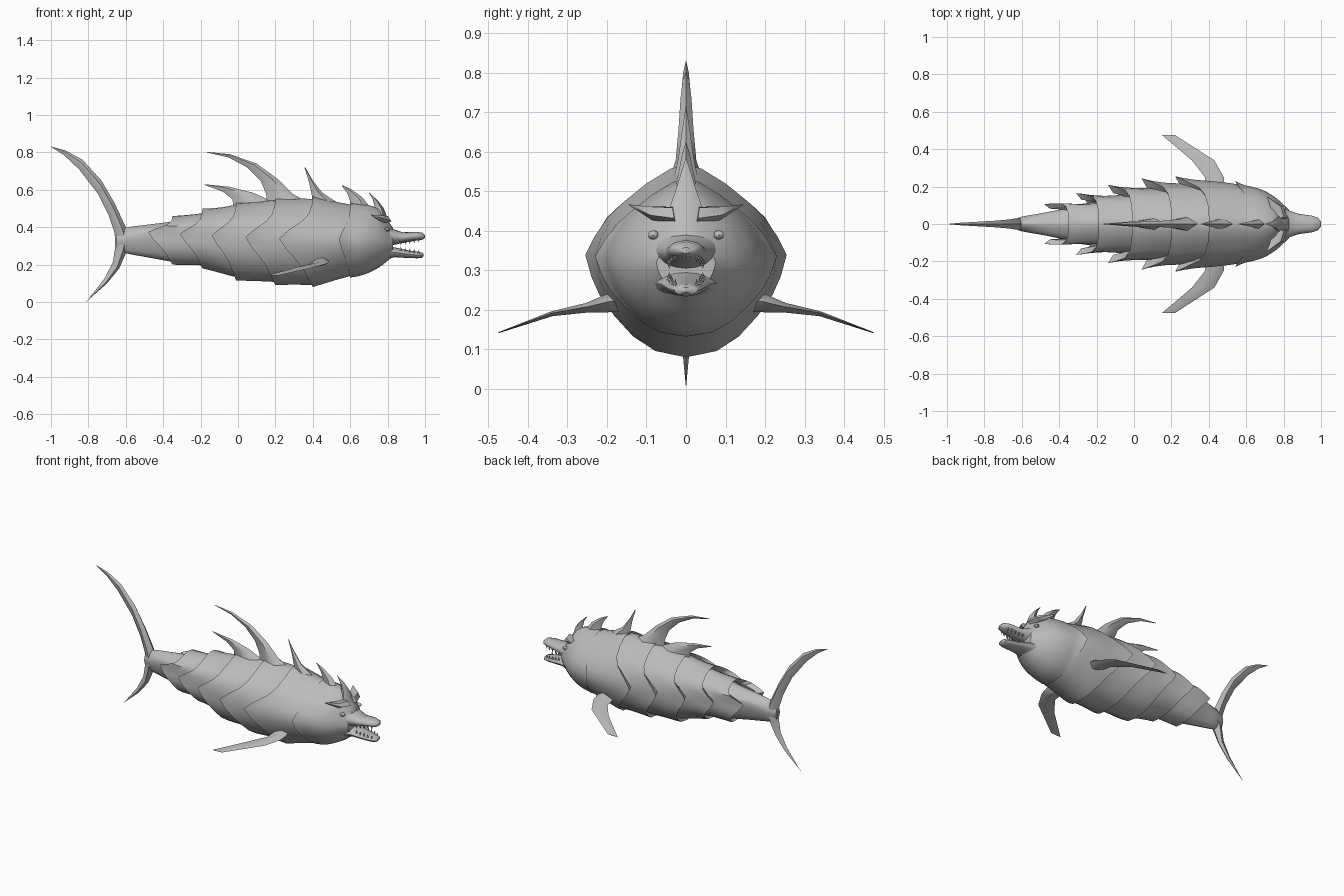
import bpy, bmesh, math
from mathutils import Vector

if "Cube" in bpy.data.objects:
    bpy.data.objects.remove(bpy.data.objects["Cube"])

hide = bpy.data.materials.new("grey hide")
hide.diffuse_color = (0.5, 0.5, 0.5, 1)
hide.use_nodes = True
hide.node_tree.nodes["Principled BSDF"].inputs["Base Color"].default_value = hide.diffuse_color


def lerp(table, x):
    """Piecewise linear lookup in a list of (x, value)."""
    if x <= table[0][0]:
        return table[0][1]
    for (a, u), (b, v) in zip(table, table[1:]):
        if x <= b:
            return u + (v - u) * (x - a) / (b - a)
    return table[-1][1]


def loft(name, rings, angle=40):
    """Skin a list of closed rings and cap both ends."""
    bm = bmesh.new()
    rows = [[bm.verts.new(p) for p in r] for r in rings]
    n = len(rows[0])
    for a, b in zip(rows, rows[1:]):
        for i in range(n):
            j = (i + 1) % n
            bm.faces.new((a[i], a[j], b[j], b[i]))
    bm.faces.new(rows[0])
    bm.faces.new(rows[-1])
    bmesh.ops.remove_doubles(bm, verts=bm.verts, dist=1e-5)
    bmesh.ops.recalc_face_normals(bm, faces=bm.faces)
    mesh = bpy.data.meshes.new(name)
    bm.to_mesh(mesh)
    bm.free()
    mesh.materials.append(hide)
    ob = bpy.data.objects.new(name, mesh)
    bpy.context.collection.objects.link(ob)
    bpy.ops.object.select_all(action='DESELECT')
    ob.select_set(True)
    bpy.context.view_layer.objects.active = ob
    bpy.ops.object.shade_smooth_by_angle(angle=math.radians(angle))
    return ob


# Body measurements along x: inner surface and flared plate edge
W_IN = [(-.65, .02), (-.6, .04), (-.48, .06), (-.31, .095), (-.14, .14), (.04, .185), (.22, .212),
        (.4, .225), (.54, .215), (.6, .203), (.7, .165), (.76, .13), (.8, .1), (.83, .075)]
W_OUT = [(-.48, .105), (-.31, .165), (-.14, .21), (.04, .245), (.22, .255), (.54, .23), (.6, .205)]
T_IN = [(-.65, .37), (-.6, .4), (-.35, .43), (-.19, .47), (-.01, .52), (.2, .545), (.4, .55),
        (.6, .52), (.7, .51), (.76, .49), (.8, .435), (.83, .395)]
T_OUT = [(-.35, .46), (-.19, .5), (-.01, .53), (.2, .555), (.4, .565), (.6, .53)]
B_IN = [(-.65, .29), (-.6, .26), (-.35, .215), (-.19, .2), (-.01, .135), (.2, .11), (.4, .092),
        (.6, .14), (.7, .175), (.76, .2), (.8, .225), (.83, .243)]
B_OUT = [(-.35, .2), (-.19, .18), (-.01, .115), (.2, .09), (.4, .08), (.6, .132)]
MID = [(-.65, .33), (-.48, .375), (-.1, .355), (.2, .34), (.6, .335), (.83, .32)]

# Half cross-section: side, height, how far the rear edge sweeps back
HALF = [(0, 1, 0), (.16, .97, 0), (.42, .8, .03), (.65, .6, .12), (.8, .44, .3), (.92, .22, .7),
        (1, 0, 1), (.95, -.22, .8), (.88, -.4, .55), (.74, -.6, .32), (.55, -.8, .16),
        (.32, -.94, .05), (0, -1, 0)]
SECTION = HALF + [(-s, h, k) for s, h, k in HALF[-2:0:-1]]


def body_part(name, rear, rear_sweep, front, front_sweep, flare=1, overlap=.07, steps=8):
    """Shell whose rear edge flares out and sweeps back to a point on each side."""
    rings = []
    for n in range(steps + 1):
        t = n / steps
        f = flare * t ** 1.5
        ring = []
        for s, h, k in SECTION:
            x0 = front + overlap - front_sweep * k
            x = x0 + (rear - rear_sweep * k - x0) * t
            mix = lambda a, b: lerp(a, x) * (1 - f) + lerp(b, x) * f
            mid = lerp(MID, x)
            edge = mix(T_IN, T_OUT) if h > 0 else mix(B_IN, B_OUT)
            ring.append(Vector((x, s * mix(W_IN, W_OUT), mid + (edge - mid) * abs(h))))
        rings.append(ring)
    # turned-in rim
    if flare:
        rings.append([Vector((p.x + .03, p.y * .78, .345 + (p.z - .345) * .8)) for p in rings[-1]])
    loft(name, rings)


# Overlapping body plates, head and tail stem
EDGES = [(-.35, .13), (-.19, .12), (-.01, .13), (.2, .16), (.4, .18), (.6, .06)]
for i in range(5):
    body_part(f"body_plate_{i + 1}", *EDGES[i], *EDGES[i + 1])
body_part("head", .6, .06, .83, 0, overlap=0, steps=12)
body_part("tail_stem", -.65, 0, -.35, 0, flare=0)


def fin(name, lead, trail, thick, side=None):
    """Lens-section blade between a leading and a trailing edge."""
    rings = []
    for a, b, t in zip(lead, trail, thick):
        a, b = Vector(a), Vector(b)
        off = side or Vector((0, 1, 0))
        p, q = a.lerp(b, .3), a.lerp(b, .65)
        rings.append([a, p + off * t, q + off * t * .7, b, q - off * t * .7, p - off * t])
    return loft(name, rings, 50)


def flat(pts):
    return [(x, 0, z) for x, z in pts]


# Crescent tail fin
fin("tail_fin_upper",
    flat([(-.57, .3), (-.6, .4), (-.66, .53), (-.73, .65), (-.83, .76), (-.92, .81), (-1, .832)]),
    flat([(-.655, .3), (-.66, .37), (-.69, .46), (-.75, .58), (-.85, .71), (-.93, .785), (-1, .83)]),
    [.034, .032, .024, .018, .012, .007, 0])
fin("tail_fin_lower",
    flat([(-.57, .36), (-.6, .26), (-.635, .18), (-.7, .1), (-.81, .005)]),
    flat([(-.655, .36), (-.657, .29), (-.67, .21), (-.715, .125), (-.81, 0)]),
    [.034, .03, .016, .01, 0])

# Dorsal fin and spines along the back
fin("dorsal_fin",
    flat([(.38, .53), (.29, .58), (.21, .66), (.1, .74), (-.04, .79), (-.165, .803)]),
    flat([(.16, .5), (.15, .58), (.12, .65), (.05, .72), (-.05, .773), (-.165, .8)]),
    [.045, .026, .019, .014, .008, 0])
fin("rear_spine", flat([(.2, .53), (.08, .585), (-.05, .617), (-.18, .63)]),
    flat([(-.02, .48), (-.03, .55), (-.08, .59), (-.18, .627)]), [.035, .018, .01, 0])
fin("middle_spine", flat([(.55, .52), (.45, .585), (.4, .65), (.36, .72)]),
    flat([(.4, .5), (.395, .57), (.38, .64), (.355, .72)]), [.035, .02, .011, 0])
fin("neck_spine", flat([(.72, .49), (.665, .56), (.61, .6), (.555, .627)]),
    flat([(.6, .48), (.6, .54), (.585, .58), (.555, .622)]), [.03, .018, .01, 0])
fin("crown_spine", flat([(.81, .42), (.78, .5), (.75, .54), (.7, .587)]),
    flat([(.72, .47), (.73, .51), (.72, .55), (.7, .583)]), [.05, .026, .014, 0])

# Paired pectoral fins, brow plates and eyes
for sign, label in ((-1, "right"), (1, "left")):
    up = Vector((0, .25 * sign, 1))
    fin(f"pectoral_fin_{label}",
        [(.47, .14 * sign, .23), (.485, .2 * sign, .22), (.48, .25 * sign, .208),
         (.43, .34 * sign, .192), (.22, .475 * sign, .143)],
        [(.37, .14 * sign, .215), (.385, .2 * sign, .207), (.38, .25 * sign, .2),
         (.31, .34 * sign, .186), (.15, .475 * sign, .141)],
        [.03, .022, .012, .006, .001], up)
    fin(f"brow_plate_{label}",
        [(.82, .03 * sign, .432), (.8, .09 * sign, .44), (.715, .145 * sign, .467)],
        [(.74, .03 * sign, .455), (.73, .09 * sign, .455), (.71, .145 * sign, .465)],
        [.02, .017, .001], Vector((.3, .2 * sign, 1)))
    rings = []
    for n in range(1, 6):
        a = math.pi * n / 6
        rings.append([(.797 + .016 * math.cos(u) * math.sin(a), sign * (.083 + .014 * math.cos(a)),
                       .39 + .012 * math.sin(u) * math.sin(a))
                      for u in (math.tau * k / 10 for k in range(10))])
    loft(f"eye_{label}", rings)


def jaw(name, rows):
    """Rounded beak from rows of x, half width, top and bottom."""
    rings = []
    for x, w, top, bot in rows:
        rings.append([(x, w * math.cos(a), (top + bot) / 2 + (top - bot) / 2 * math.sin(a))
                      for a in (math.tau * k / 16 for k in range(16))])
    loft(name, rings)


# Open beak
jaw("upper_jaw", [(.76, .1, .43, .28), (.82, .075, .393, .303), (.88, .054, .373, .316),
                  (.95, .045, .376, .328), (.985, .033, .371, .333), (1, .012, .358, .343)])
jaw("lower_jaw", [(.77, .09, .31, .225), (.84, .064, .292, .24), (.9, .05, .278, .236),
                  (.96, .039, .269, .234), (.985, .03, .264, .237), (.993, .012, .257, .245)])

# Small teeth along both jaws
for label, tip, zs in (("upper", -.02, ((.86, .322), (.98, .34))),
                       ("lower", .02, ((.86, .278), (.98, .258)))):
    for i in range(5):
        x = .87 + .024 * i
        z = lerp(zs, x)
        for sign in (-1, 1):
            y = sign * lerp([(.86, .046), (.95, .034), (.98, .022)], x)
            base = [(x + .007 * math.cos(a), y + .005 * math.sin(a), z)
                    for a in (math.tau * k / 5 for k in range(5))]
            loft(f"{label}_tooth", [base, [(x, y * .95, z + tip)] * 5])
